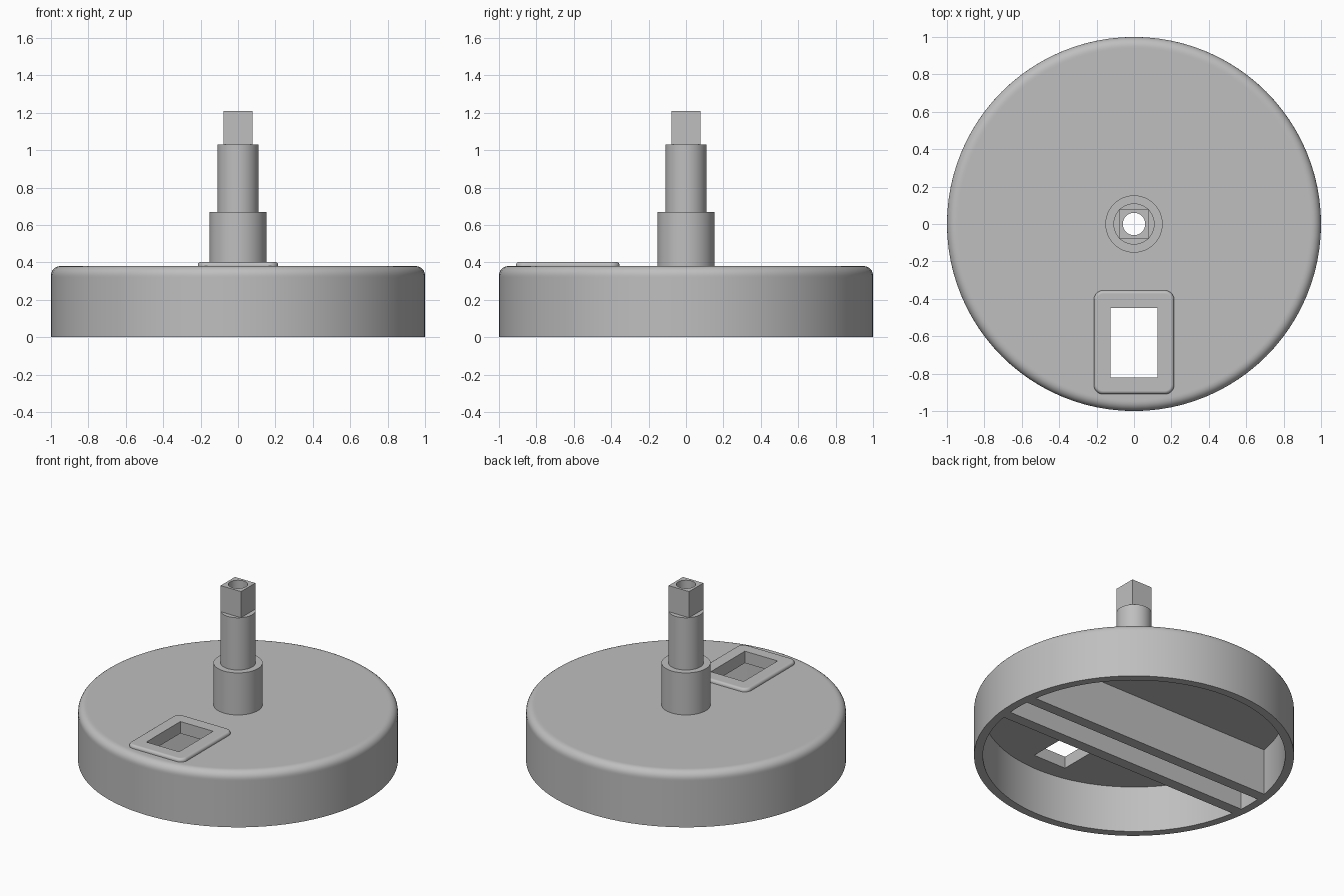
import bpy, bmesh, math
from mathutils import Matrix

cube = bpy.data.objects.get("Cube")
if cube:
    bpy.data.objects.remove(cube, do_unlink=True)

grey = bpy.data.materials.new("plain_grey")
grey.use_nodes = True
COLOUR = (0.52, 0.52, 0.52, 1)
grey.diffuse_color = COLOUR
grey.node_tree.nodes["Principled BSDF"].inputs["Base Color"].default_value = COLOUR

BORE = 0.06        # radius of the hole through the spindle
CEILING = 0.32     # underside of the top plate
TOP = 0.38
INNER = 0.945      # inner radius of the rim
SEGMENTS = 96


def make(name, bm):
    bmesh.ops.recalc_face_normals(bm, faces=bm.faces)
    mesh = bpy.data.meshes.new(name)
    bm.to_mesh(mesh)
    bm.free()
    mesh.materials.append(grey)
    obj = bpy.data.objects.new(name, mesh)
    bpy.context.collection.objects.link(obj)
    return obj


def activate(obj):
    bpy.ops.object.select_all(action='DESELECT')
    obj.select_set(True)
    bpy.context.view_layer.objects.active = obj


def smooth(obj):
    activate(obj)
    bpy.ops.object.shade_smooth_by_angle(angle=math.radians(35))


def lathe(name, profile):
    """Revolve a closed (radius, height) loop about z."""
    bm = bmesh.new()
    rings = []
    for i in range(SEGMENTS):
        a = math.tau * i / SEGMENTS
        rings.append([bm.verts.new((r * math.cos(a), r * math.sin(a), z)) for r, z in profile])
    n = len(profile)
    for i in range(SEGMENTS):
        p, q = rings[i], rings[(i + 1) % SEGMENTS]
        for j in range(n):
            k = (j + 1) % n
            bm.faces.new((p[j], q[j], q[k], p[k]))
    return make(name, bm)


def box_mesh(x0, x1, y0, y1, z0, z1):
    bm = bmesh.new()
    place = Matrix.Translation(((x0 + x1) / 2, (y0 + y1) / 2, (z0 + z1) / 2))
    size = Matrix.Diagonal((x1 - x0, y1 - y0, z1 - z0, 1))
    bmesh.ops.create_cube(bm, size=1, matrix=place @ size)
    return bm


def cut(obj, cutter):
    mod = obj.modifiers.new("cut", 'BOOLEAN')
    mod.operation = 'DIFFERENCE'
    mod.solver = 'EXACT'
    mod.object = cutter
    activate(obj)
    bpy.ops.object.modifier_apply(modifier=mod.name)


# Hollow round base with a rounded top edge
R = 0.05
arc = [(1 - R + R * math.cos(t), TOP - R + R * math.sin(t))
       for t in (math.pi / 2 * i / 6 for i in range(7))]
base = lathe("base_shell", [(BORE, CEILING), (INNER, CEILING), (INNER, 0), (1, 0),
                            (1, TOP - R - 0.01)] + arc + [(0.94, TOP), (BORE, TOP)])

# Raised frame around the window
bm = box_mesh(-0.215, 0.215, -0.91, -0.355, TOP - 0.01, 0.402)
upright = [e for e in bm.edges if abs(e.verts[0].co.z - e.verts[1].co.z) > 0.01]
bmesh.ops.bevel(bm, geom=upright, offset=0.05, segments=6, profile=0.5, affect='EDGES')
rim = [e for e in bm.edges if all(v.co.z > 0.4 for v in e.verts)]
bmesh.ops.bevel(bm, geom=rim, offset=0.018, segments=4, profile=0.5, affect='EDGES')
frame = make("window_frame", bm)

# Window cut through frame and base
window = make("window_cutter", box_mesh(-0.125, 0.125, -0.82, -0.45, 0.2, 0.6))
cut(base, window)
cut(frame, window)
bpy.data.objects.remove(window, do_unlink=True)
smooth(base)
smooth(frame)
weighted = frame.modifiers.new("even_shading", 'WEIGHTED_NORMAL')
weighted.keep_sharp = True

# Stepped spindle
smooth(lathe("spindle", [(BORE, TOP - 0.01), (0.153, TOP - 0.01), (0.153, 0.67),
                         (0.11, 0.67), (0.11, 1.03), (BORE, 1.03)]))

# Square drive end with the bore through it
drive = make("square_drive", box_mesh(-0.078, 0.078, -0.078, 0.078, 1.03, 1.21))
bm = bmesh.new()
bmesh.ops.create_cone(bm, cap_ends=True, segments=SEGMENTS, radius1=BORE, radius2=BORE,
                      depth=1, matrix=Matrix.Translation((0, 0, 1.1)))
bore = make("bore_cutter", bm)
cut(drive, bore)
bpy.data.objects.remove(bore, do_unlink=True)
smooth(drive)

# Two ribs across the underside, ends following the rim
for side, name in ((1, "back_rib"), (-1, "front_rib")):
    bm = bmesh.new()
    ys = [side * (0.08 + 0.075 * i / 3) for i in range(4)]
    ends = [(math.sqrt(INNER ** 2 - y * y), y) for y in ys]
    outline = ends + [(-x, y) for x, y in reversed(ends)]
    face = bm.faces.new([bm.verts.new((x, y, 0)) for x, y in outline])
    moved = bmesh.ops.extrude_face_region(bm, geom=[face])["geom"]
    bmesh.ops.translate(bm, vec=(0, 0, CEILING + 0.005),
                        verts=[v for v in moved if isinstance(v, bmesh.types.BMVert)])
    make(name, bm)
